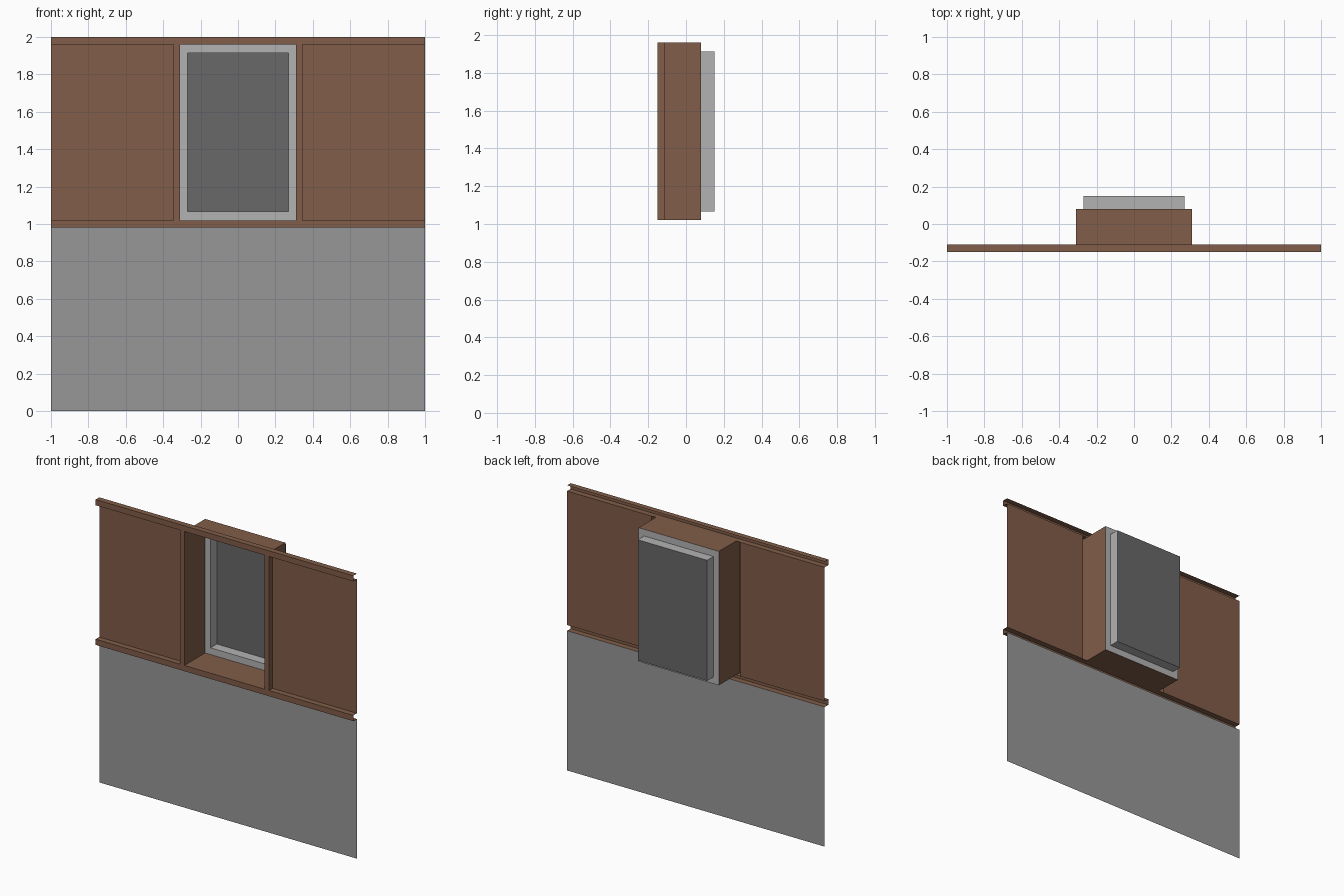
import bpy
import bmesh

if "Cube" in bpy.data.objects:
    bpy.data.objects.remove(bpy.data.objects["Cube"])

# Main dimensions
FRONT, WALL, REVEAL, BACK = -0.15, -0.11, 0.08, 0.15
RAIL_LOW, SILL, HEAD, TOP = 0.98, 1.02, 1.96, 2.0
INNER, OUTER, PANE = 0.311, 0.346, 0.269
PANE_LOW, PANE_HIGH = 1.067, 1.913


def material(name, color):
    mat = bpy.data.materials.new(name)
    mat.diffuse_color = (*color, 1)
    mat.use_nodes = True
    mat.node_tree.nodes["Principled BSDF"].inputs["Base Color"].default_value = mat.diffuse_color
    return mat


brown = material("brown_paint", (0.22, 0.11, 0.065))
wall_grey = material("wall_grey", (0.31, 0.31, 0.31))
frame_grey = material("frame_grey", (0.45, 0.45, 0.45))
pane_grey = material("pane_grey", (0.14, 0.14, 0.14))


def make_object(name, bm, mat):
    mesh = bpy.data.meshes.new(name)
    bm.to_mesh(mesh)
    bm.free()
    mesh.materials.append(mat)
    obj = bpy.data.objects.new(name, mesh)
    bpy.context.collection.objects.link(obj)
    return obj


def sweep(name, starts, ends, mat):
    """Open sheet between two copies of a profile."""
    bm = bmesh.new()
    a = [bm.verts.new(p) for p in starts]
    b = [bm.verts.new(p) for p in ends]
    for i in range(len(a) - 1):
        bm.faces.new((a[i], b[i], b[i + 1], a[i + 1]))
    return make_object(name, bm, mat)


def sweep_x(name, profile, x0, x1, mat):
    return sweep(name, [(x0, y, z) for y, z in profile],
                 [(x1, y, z) for y, z in profile], mat)


def rect(half, low, high, y):
    return [(-half, y, low), (half, y, low), (half, y, high), (-half, y, high)]


def rings(name, loops, mat):
    """Bridge successive rectangles, facing into the opening."""
    bm = bmesh.new()
    loops = [[bm.verts.new(p) for p in loop] for loop in loops]
    for a, b in zip(loops, loops[1:]):
        for i in range(4):
            j = (i + 1) % 4
            bm.faces.new((a[i], a[j], b[j], b[i]))
    return make_object(name, bm, mat)


def channel(low, high):
    return [(WALL, low), (FRONT, low), (FRONT, high), (WALL, high)]


# Lower wall and the two open-backed rails
sweep_x("lower_wall", [(WALL, 0), (WALL, RAIL_LOW)], -1, 1, wall_grey)
sweep_x("middle_rail", channel(RAIL_LOW, SILL), -1, 1, brown)
sweep_x("top_rail", channel(HEAD, TOP), -1, 1, brown)

# Side panels and posts, mirrored across the window
panel = sweep_x("side_panels", [(WALL, SILL), (WALL, HEAD)], OUTER, 1, brown)
post_plan = [(OUTER, WALL), (OUTER, FRONT), (INNER, FRONT), (INNER, WALL)]
post = sweep("window_posts", [(x, y, SILL) for x, y in post_plan],
             [(x, y, HEAD) for x, y in post_plan], brown)
post.data.flip_normals()
for obj in (panel, post):
    obj.modifiers.new("Mirror", "MIRROR").use_axis[0] = True

# Deep window surround
rings("window_surround", [rect(INNER, SILL, HEAD, WALL),
                          rect(INNER, SILL, HEAD, REVEAL)], brown)

# Inner frame stepping back to the pane
rings("window_frame", [rect(INNER, SILL, HEAD, REVEAL),
                       rect(PANE, PANE_LOW, PANE_HIGH, REVEAL),
                       rect(PANE, PANE_LOW, PANE_HIGH, BACK)], frame_grey)

# Dark pane
sweep_x("window_pane", [(BACK, PANE_LOW), (BACK, PANE_HIGH)], -PANE, PANE, pane_grey)
